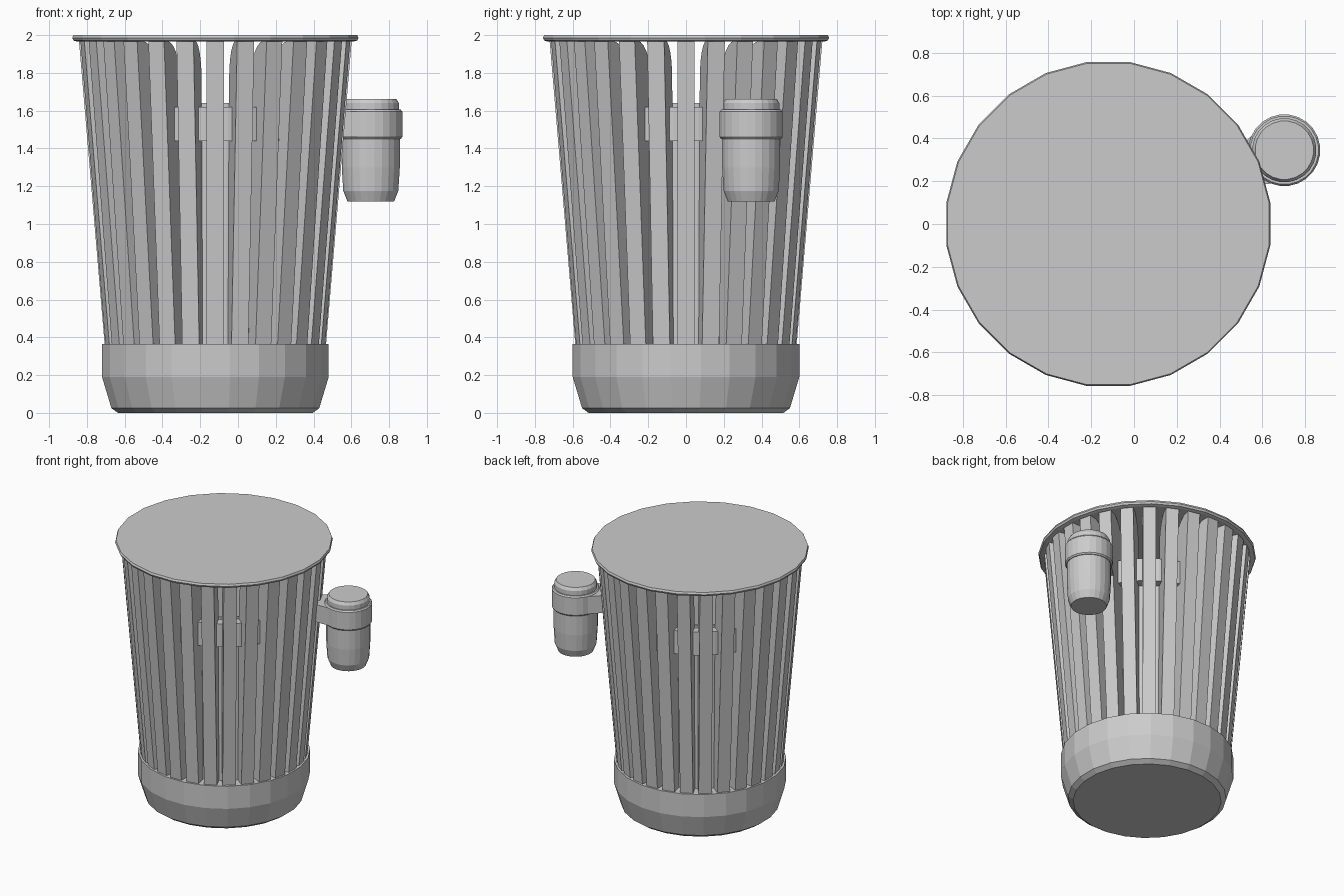
import bpy, bmesh
from math import sin, cos, pi, radians
from mathutils import Matrix, Vector

cube = bpy.data.objects.get("Cube")
if cube:
    bpy.data.objects.remove(cube, do_unlink=True)

SIDES = 24
SLATS = 28
AXIS = Vector((-0.12, 0, 0))
POT = Vector((0.703, 0.345, 0))

grey = bpy.data.materials.new("grey metal")
grey.use_nodes = True
colour = (0.6, 0.6, 0.6, 1)
grey.diffuse_color = colour
grey.node_tree.nodes["Principled BSDF"].inputs["Base Color"].default_value = colour


def finish(name, bm, location):
    bmesh.ops.recalc_face_normals(bm, faces=bm.faces)
    mesh = bpy.data.meshes.new(name)
    bm.to_mesh(mesh)
    bm.free()
    mesh.materials.append(grey)
    obj = bpy.data.objects.new(name, mesh)
    obj.location = location
    bpy.context.collection.objects.link(obj)
    return obj


def lathe(name, profile, location, sides=SIDES, closed=False):
    """Spin (radius, height) points; cap the ends or join them into a ring."""
    bm = bmesh.new()
    rings = []
    for r, z in profile:
        angles = [2 * pi * (i + 0.5) / sides for i in range(sides)]
        rings.append([bm.verts.new((r * cos(a), r * sin(a), z)) for a in angles])
    pairs = list(zip(rings, rings[1:]))
    if closed:
        pairs.append((rings[-1], rings[0]))
    else:
        bm.faces.new(rings[0])
        bm.faces.new(rings[-1])
    for low, high in pairs:
        for i in range(sides):
            j = (i + 1) % sides
            bm.faces.new((low[i], low[j], high[j], high[i]))
    return finish(name, bm, location)


# Base and lid
lathe("base", [(0.52, 0), (0.555, 0.025), (0.605, 0.19), (0.605, 0.365)], AXIS)
lathe("lid", [(0.735, 1.965), (0.757, 1.971), (0.764, 1.985), (0.758, 2.0)], AXIS)

# Open liner and the band around it
lathe("liner", [(0.505, 0.35), (0.53, 1.64), (0.52, 1.64), (0.495, 0.35)],
      AXIS, SLATS, closed=True)
lathe("liner_band", [(0.51, 1.44), (0.6, 1.44), (0.6, 1.62), (0.51, 1.62)],
      AXIS, SLATS, closed=True)

# Upright slats with a rounded inner top
outline = [(0.585, 0.35), (0.722, 1.97)]
for step in range(7):
    t = radians(90) * (1 - step / 6)
    outline.append((0.53 + 0.16 * (1 - cos(t)), 1.77 + 0.2 * sin(t)))
outline.append((0.50, 0.35))
half_width = 0.046
bm = bmesh.new()
for i in range(SLATS):
    turn = Matrix.Rotation(2 * pi * i / SLATS, 3, "Z")
    left = [bm.verts.new(turn @ Vector((r, half_width, z))) for r, z in outline]
    right = [bm.verts.new(turn @ Vector((r, -half_width, z))) for r, z in outline]
    bm.faces.new(left)
    bm.faces.new(right[::-1])
    for k in range(len(outline)):
        n = (k + 1) % len(outline)
        bm.faces.new((left[k], left[n], right[n], right[k]))
finish("slats", bm, AXIS)

# Side ash pot, its collar and cap
lathe("ash_pot", [(0.125, 1.12), (0.147, 1.175), (0.155, 1.3), (0.155, 1.5)], POT)
lathe("pot_collar", [(0.16, 1.45), (0.168, 1.46), (0.168, 1.595), (0.16, 1.605)], POT)
lathe("pot_cap", [(0.15, 1.59), (0.15, 1.64), (0.137, 1.662)], POT)

# Bracket tapering from the collar to the slats
bm = bmesh.new()
bmesh.ops.create_cube(bm, size=1)
for v in bm.verts:
    near_bin = v.co.x > 0
    v.co = Vector((0.25 if near_bin else 0.04,
                   v.co.y * (0.14 if near_bin else 0.3),
                   1.46 if v.co.z < 0 else 1.595))
toward = (AXIS - POT).to_2d()
bm.transform(Matrix.Rotation(-Vector((1, 0)).angle_signed(toward), 4, "Z"))
finish("pot_bracket", bm, POT)
